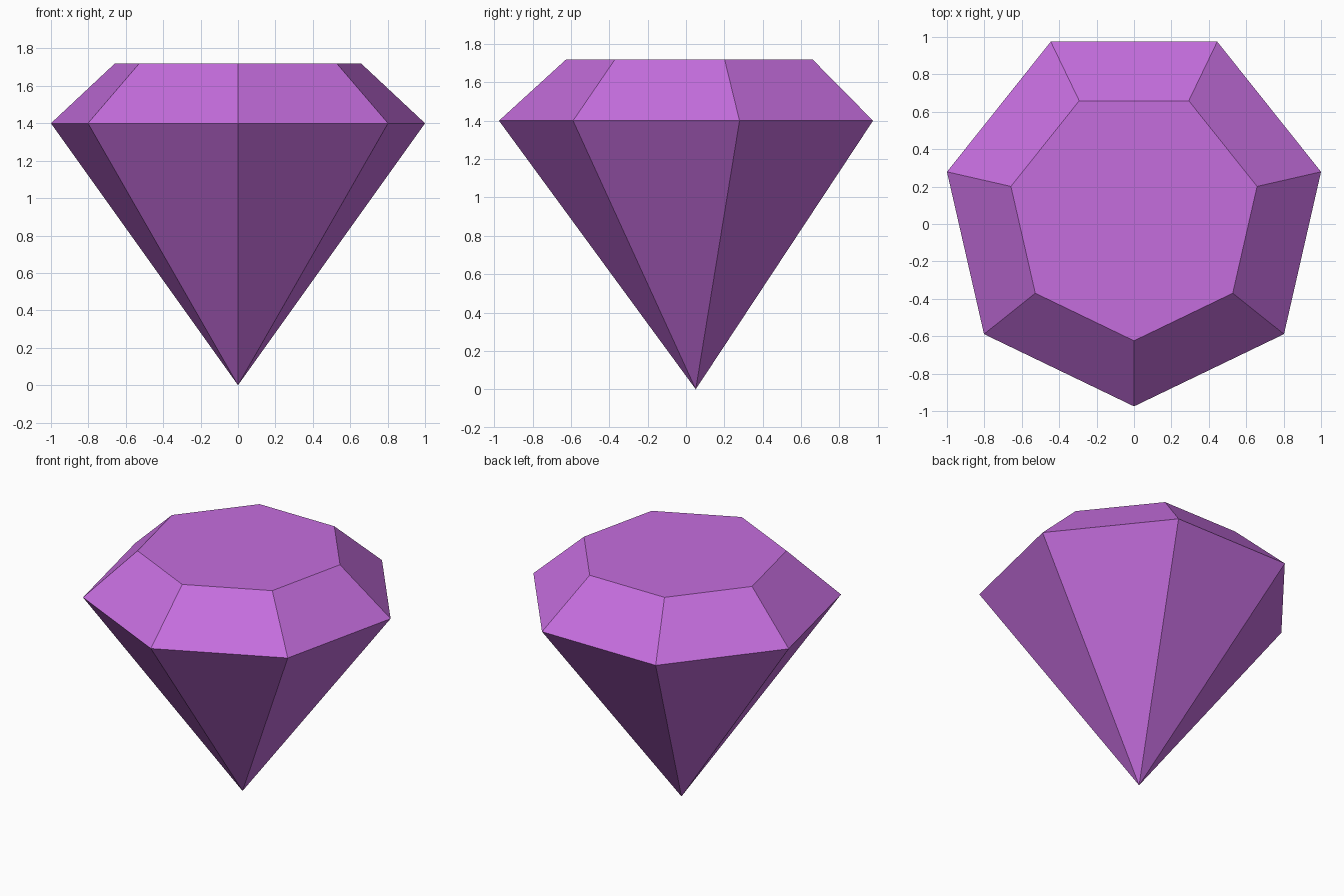
import bpy, bmesh, math

cube = bpy.data.objects.get("Cube")
if cube:
    bpy.data.objects.remove(cube, do_unlink=True)

SIDES = 7
GIRDLE_R = 1 / math.cos(math.pi / 14)    # heptagon exactly 2 wide
TABLE_R = 0.675
CENTRE_Y = GIRDLE_R * (1 - math.cos(math.pi / SIDES)) / 2
GIRDLE_Z, TABLE_Z = 1.40, 1.72

# Purple material
purple = bpy.data.materials.new("purple")
purple.use_nodes = True
colour = (0.56, 0.155, 0.73, 1)
purple.diffuse_color = colour
purple.node_tree.nodes["Principled BSDF"].inputs["Base Color"].default_value = colour

bm = bmesh.new()


def ring(radius, z):
    """Heptagon of vertices with one corner pointing to the front."""
    angles = [-math.pi / 2 + 2 * math.pi * i / SIDES for i in range(SIDES)]
    return [bm.verts.new((radius * math.cos(a), CENTRE_Y + radius * math.sin(a), z))
            for a in angles]


girdle = ring(GIRDLE_R, GIRDLE_Z)
table = ring(TABLE_R, TABLE_Z)
tip = bm.verts.new((0, CENTRE_Y, 0))

# Flat table on top, sloped crown facets, pointed pavilion below
bm.faces.new(table)
for i in range(SIDES):
    j = (i + 1) % SIDES
    bm.faces.new((girdle[i], girdle[j], table[j], table[i]))
    bm.faces.new((girdle[j], girdle[i], tip))
bmesh.ops.recalc_face_normals(bm, faces=bm.faces)

mesh = bpy.data.meshes.new("cut_gem")
bm.to_mesh(mesh)
bm.free()
mesh.materials.append(purple)
gem = bpy.data.objects.new("cut_gem", mesh)
bpy.context.collection.objects.link(gem)
